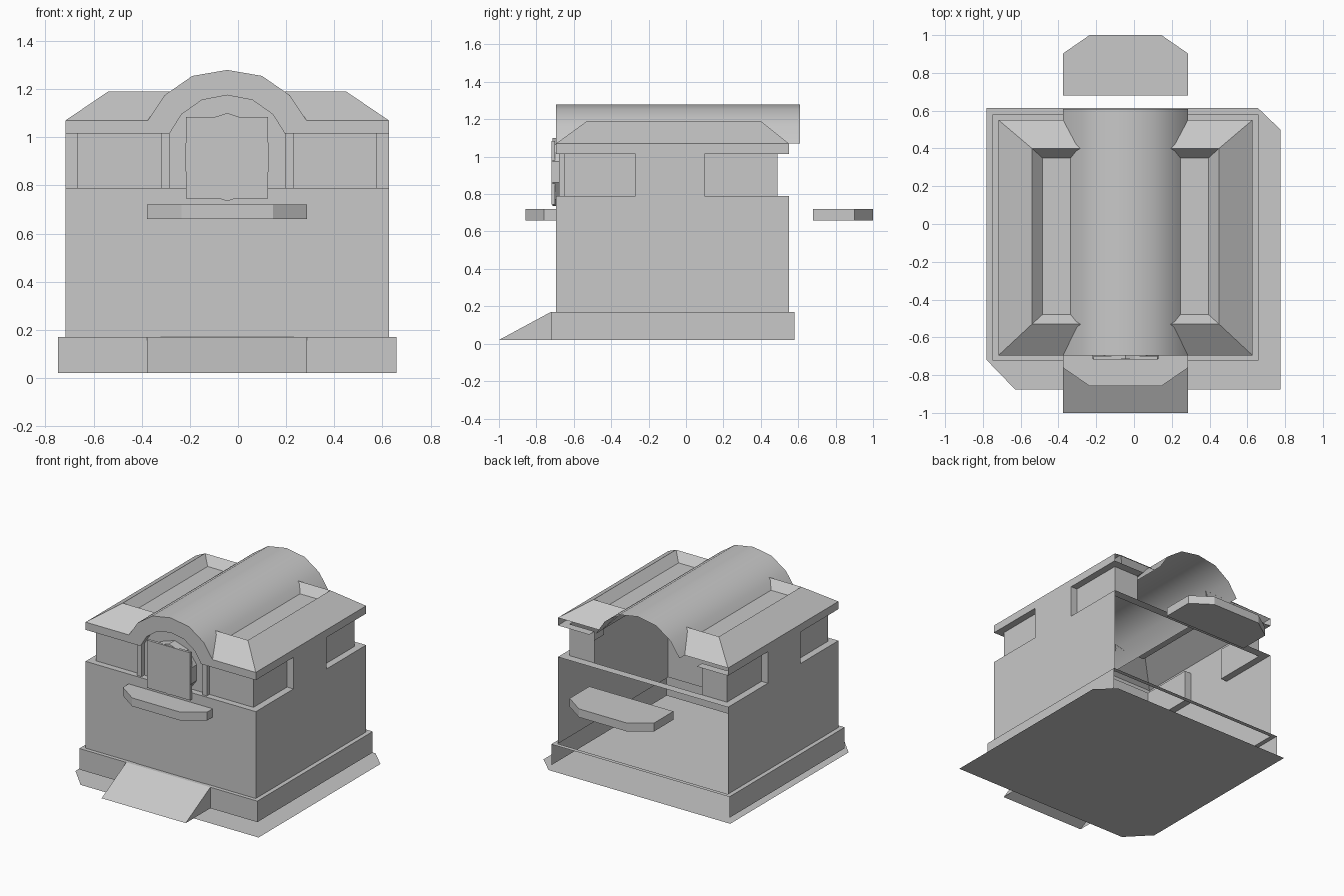
import bpy, bmesh
from math import cos, sin, tau

if "Cube" in bpy.data.objects:
    bpy.data.objects.remove(bpy.data.objects["Cube"])

CX = -0.045                      # building symmetry line
FRONT, BACK, SIDE = -0.695, 0.55, 0.672
INFRONT, INBACK, INSIDE = -0.65, 0.49, 0.622
FLOOR, LEDGE, SOFFIT, EAVE, RIDGE, TROUGH = 0.17, 0.79, 1.015, 1.07, 1.19, 1.13

grey = bpy.data.materials.new("plain_grey")
grey.use_nodes = True
grey.diffuse_color = (0.58, 0.58, 0.58, 1)
grey.node_tree.nodes["Principled BSDF"].inputs["Base Color"].default_value = (0.58, 0.58, 0.58, 1)


def build(name, faces, mirror=True, x=CX):
    """Mesh from a list of face corner lists, optionally mirrored across the symmetry line."""
    bm = bmesh.new()
    for pts in faces:
        bm.faces.new([bm.verts.new(p) for p in pts])
    bmesh.ops.remove_doubles(bm, verts=bm.verts, dist=0.0005)
    mesh = bpy.data.meshes.new(name)
    bm.to_mesh(mesh)
    bm.free()
    mesh.materials.append(grey)
    ob = bpy.data.objects.new(name, mesh)
    bpy.context.collection.objects.link(ob)
    ob.location.x = x
    if mirror:
        ob.modifiers.new("Mirror", 'MIRROR')
    return ob


def front(x0, x1, z0, z1, y):    # faces -y
    return [(x0, y, z0), (x1, y, z0), (x1, y, z1), (x0, y, z1)]


def side(y0, y1, z0, z1, x):     # faces +x
    return [(x, y0, z0), (x, y1, z0), (x, y1, z1), (x, y0, z1)]


def flat(x0, x1, y0, y1, z):     # faces up
    return [(x0, y0, z), (x1, y0, z), (x1, y1, z), (x0, y1, z)]


def prism(outline, z0, z1):
    """Closed slab over a counter-clockwise outline."""
    faces = [[(x, y, z1) for x, y in outline], [(x, y, z0) for x, y in reversed(outline)]]
    for (ax, ay), (bx, by) in zip(outline, outline[1:] + outline[:1]):
        faces.append([(ax, ay, z0), (bx, by, z0), (bx, by, z1), (ax, ay, z1)])
    return faces


# Ground sheet with two clipped corners
sheet = [(-0.63, -0.875), (0.775, -0.875), (0.775, 0.5), (0.655, 0.615), (-0.78, 0.615), (-0.78, -0.72)]
build("ground_sheet", [[(x, y, 0) for x, y in sheet]], mirror=False, x=0)

# Plinth, open at the back
PS, PF, PB = 0.703, -0.722, 0.58
build("plinth", [
    front(0, PS, 0.02, FLOOR, PF), side(PF, PB, 0.02, FLOOR, PS),
    flat(SIDE, PS, PF, PB, FLOOR), flat(0, SIDE, PF, FRONT, FLOOR), flat(0, SIDE, BACK, PB, FLOOR)])

# Entrance ramp
RW, RF = 0.332, -1.0
build("ramp", [
    [(0, RF, 0.02), (RW, RF, 0.02), (RW, PF, FLOOR), (0, PF, FLOOR)],
    [(RW, RF, 0.02), (RW, PF, 0.02), (RW, PF, FLOOR)]])

# Walls, with a solid bay rising between the side windows
BAY0, BAY1 = -0.27, 0.1
build("walls", [
    front(0, SIDE, FLOOR, LEDGE, FRONT),
    side(FRONT, BACK, FLOOR, LEDGE, SIDE),
    side(BAY0, BAY1, LEDGE, SOFFIT, SIDE)])
build("door", [front(0, 0.277, FLOOR, 0.66, FRONT - 0.003)])

# Sill ledges and matching soffits
for name, z in (("sill", LEDGE), ("soffit", SOFFIT)):
    inner = 0 if name == "sill" else 0.24
    faces = [flat(inner, SIDE, FRONT, INFRONT, z), flat(inner, SIDE, INBACK, BACK, z),
             flat(INSIDE, SIDE, INFRONT, BAY0, z), flat(INSIDE, SIDE, BAY1, INBACK, z)]
    if name == "soffit":
        faces[1] = flat(0.425, SIDE, INBACK, BACK, z)
        faces = [f[::-1] for f in faces]
    build(name, faces)

# Recessed windows
build("window_panels", [
    front(0.275, INSIDE, LEDGE, SOFFIT, INFRONT),
    front(0.425, INSIDE, LEDGE, SOFFIT, INBACK)[::-1],
    side(INFRONT, BAY0, LEDGE, SOFFIT, INSIDE)[::-1],
    side(BAY1, INBACK, LEDGE, SOFFIT, INSIDE)[::-1],
    front(INSIDE, SIDE, LEDGE, SOFFIT, BAY0),
    front(INSIDE, SIDE, LEDGE, SOFFIT, BAY1)[::-1]])
build("front_posts", prism([(0.24, -0.68), (0.275, -0.68), (0.275, INFRONT), (0.24, INFRONT)], LEDGE, SOFFIT))

# Barrel vault and its front arch
outer = [(0, 1.28), (0.145, 1.255), (0.26, 1.175), (0.33, EAVE)]
inner = [(0, 1.175), (0.105, 1.155), (0.19, 1.095), (0.24, SOFFIT)]
vault, arch = [], []
for (a, b), (c, d) in zip(zip(outer, outer[1:]), zip(inner, inner[1:])):
    vault.append([(a[0], FRONT, a[1]), (b[0], FRONT, b[1]), (b[0], 0.61, b[1]), (a[0], 0.61, a[1])])
    arch.append([(p[0], FRONT, p[1]) for p in (c, d, b, a)])
    arch.append([(c[0], FRONT, c[1]), (c[0], INFRONT, c[1]), (d[0], INFRONT, d[1]), (d[0], FRONT, d[1])])
    arch.append([(c[0], INFRONT, LEDGE), (d[0], INFRONT, LEDGE), (d[0], INFRONT, d[1]), (c[0], INFRONT, c[1])])
vault_ob = build("barrel_vault", vault)
for p in vault_ob.data.polygons:
    p.use_smooth = True
build("front_arch", arch)

# Roof: eaves band, hipped slopes and sunken trough on each side
RX, RY0, RY1 = 0.495, -0.53, 0.4
TX, TY0, TY1 = 0.44, -0.48, 0.35
AX, BX, CXX = 0.33, 0.238, 0.29
build("roof", [
    [(0.24, FRONT, SOFFIT), (SIDE, FRONT, SOFFIT), (SIDE, FRONT, EAVE), (AX, FRONT, EAVE)],
    side(FRONT, BACK, SOFFIT, EAVE, SIDE),
    [(AX, FRONT, EAVE), (SIDE, FRONT, EAVE), (RX, RY0, RIDGE), (BX, RY0, RIDGE)],
    [(SIDE, FRONT, EAVE), (SIDE, BACK, EAVE), (RX, RY1, RIDGE), (RX, RY0, RIDGE)],
    [(SIDE, BACK, EAVE), (AX, BACK, EAVE), (BX, RY1, RIDGE), (RX, RY1, RIDGE)],
    [(BX, RY0, RIDGE), (RX, RY0, RIDGE), (TX, TY0, TROUGH), (CXX, TY0, TROUGH)],
    [(RX, RY0, RIDGE), (RX, RY1, RIDGE), (TX, TY1, TROUGH), (TX, TY0, TROUGH)],
    [(RX, RY1, RIDGE), (BX, RY1, RIDGE), (CXX, TY1, TROUGH), (TX, TY1, TROUGH)],
    flat(CXX, TX, TY0, TY1, TROUGH)])

# Round medallion with a square plate
N, R, ZC = 10, 0.183, 0.918
ring = [(R * sin(tau * i / N), ZC + R * cos(tau * i / N)) for i in range(N)]
disc = [[(x, -0.715, z) for x, z in reversed(ring)]]
for a, b in zip(ring, ring[1:] + ring[:1]):
    disc.append([(a[0], -0.715, a[1]), (b[0], -0.715, b[1]), (b[0], INFRONT, b[1]), (a[0], INFRONT, a[1])])
build("round_medallion", disc, mirror=False)
build("square_plate", prism([(-0.17, -0.719), (0.17, -0.719), (0.17, -0.7), (-0.17, -0.7)], 0.745, 1.085), mirror=False)

# Front awning and free-standing rear slab
for name, y0, y1, y2 in (("front_awning", FRONT, -0.76, -0.858), ("rear_slab", 0.68, 0.902, 1.0)):
    outline = [(-0.332, y0), (-0.332, y1), (-0.19, y2), (0.19, y2), (0.332, y1), (0.332, y0)]
    if y2 > y0:
        outline.reverse()
    build(name, prism(outline, 0.66, 0.72), mirror=False)
